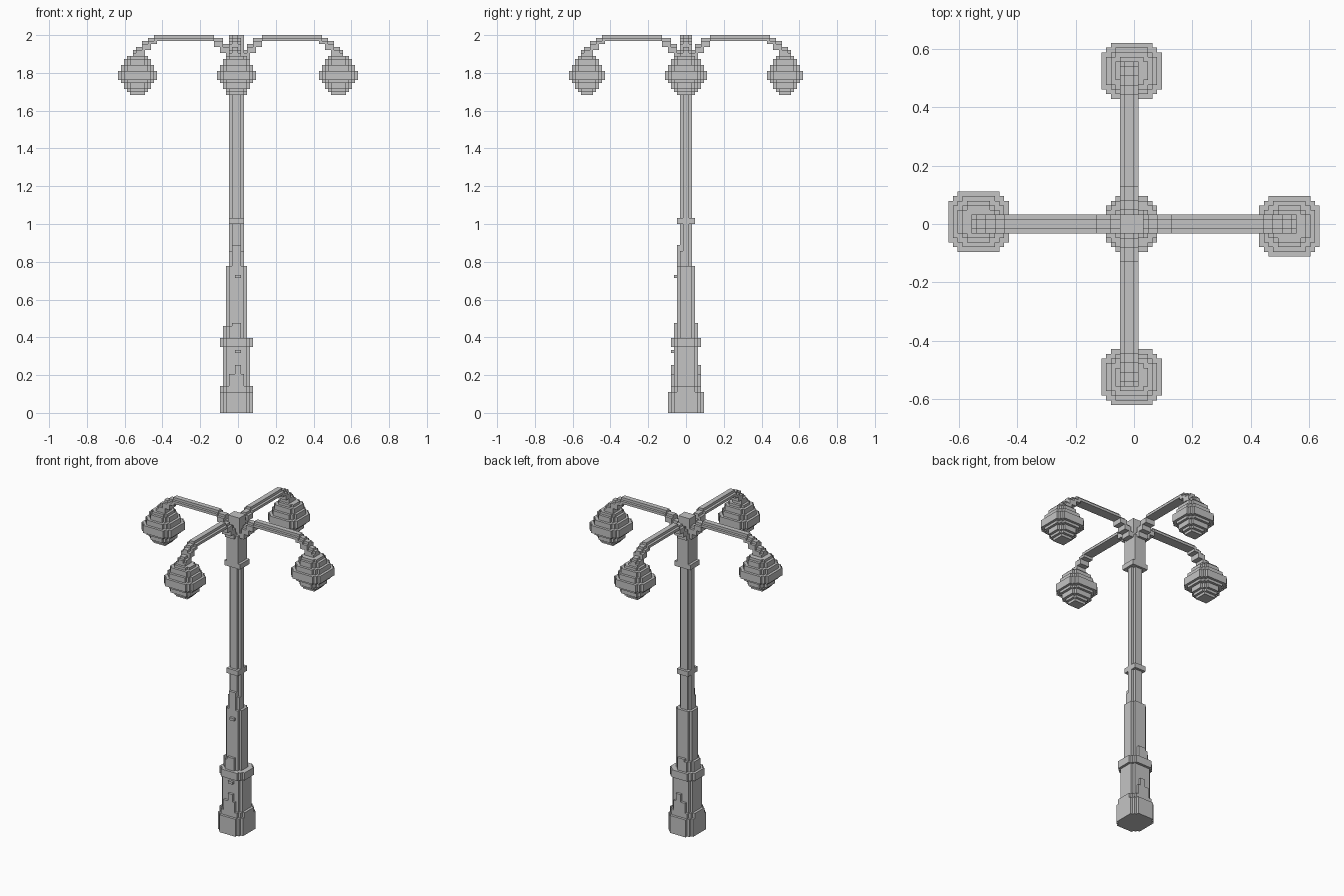
import bpy, bmesh
from mathutils import Vector

CELL = 2 / 126  # edge of one block

cube = bpy.data.objects.get("Cube")
if cube:
    bpy.data.objects.remove(cube, do_unlink=True)

metal = bpy.data.materials.new("light_grey_metal")
metal.use_nodes = True
grey = (0.55, 0.55, 0.55, 1)
metal.diffuse_color = grey
metal.node_tree.nodes["Principled BSDF"].inputs["Base Color"].default_value = grey


def box(x0, x1, y0, y1, z0, z1):
    return {(x, y, z) for x in range(x0, x1) for y in range(y0, y1)
            for z in range(z0, z1)}


def disc(x0, x1, y0, y1, z0, z1, bulge):
    """A box of cells with its vertical corners stepped back to a circle."""
    mx, my = (x0 + x1 - 1) / 2, (y0 + y1 - 1) / 2
    r = max(x1 - x0, y1 - y0) / 2 + bulge
    return {c for c in box(x0, x1, y0, y1, z0, z1)
            if (c[0] - mx) ** 2 + (c[1] - my) ** 2 <= r * r}


def build(name, cells):
    """Skin a set of cells with their exposed faces."""
    bm = bmesh.new()
    verts = {}

    def vert(p):
        if p not in verts:
            verts[p] = bm.verts.new(Vector(p) * CELL)
        return verts[p]

    for cell in cells:
        for axis in range(3):
            for side in (0, 1):
                near = list(cell)
                near[axis] += 2 * side - 1
                if tuple(near) in cells:
                    continue
                u, v = (axis + 1) % 3, (axis + 2) % 3
                ring = []
                for du, dv in ((0, 0), (1, 0), (1, 1), (0, 1)):
                    p = list(cell)
                    p[axis] += side
                    p[u] += du
                    p[v] += dv
                    ring.append(vert(tuple(p)))
                bm.faces.new(ring if side else ring[::-1])
    bmesh.ops.dissolve_limit(bm, angle_limit=0.01, verts=bm.verts, edges=bm.edges)
    mesh = bpy.data.meshes.new(name)
    bm.to_mesh(mesh)
    bm.free()
    mesh.materials.append(metal)
    obj = bpy.data.objects.new(name, mesh)
    bpy.context.collection.objects.link(obj)


# Pedestal: wide foot, stepped plinth, ring
pedestal = disc(-6, 5, -6, 6, 0, 7, 0.5)
pedestal |= disc(-6, 5, -5, 5, 7, 9, 0.3)
pedestal |= disc(-5, 4, -5, 5, 9, 13, 0.3)
pedestal |= disc(-5, 4, -4, 4, 13, 22, 0.3)
pedestal |= disc(-6, 5, -5, 5, 22, 25, 0.3)
pedestal |= box(-1, 1, -5, 5, 13, 16) | box(-1, 1, -5, -4, 20, 21)
build("pedestal", pedestal)

# Lower shaft: thick, with pointed ribs and a small front latch
lower = disc(-5, 3, -4, 4, 25, 29, 0.3)
lower |= disc(-4, 3, -3, 3, 25, 49, 0.3)
lower |= box(-2, 1, -4, 4, 29, 30)
lower |= disc(-3, 2, -3, 2, 49, 54, 0.3)
lower |= box(-2, 1, -3, 2, 54, 56)
lower |= box(-1, 1, -4, -3, 45, 46)
build("lower_shaft", lower)

# Upper shaft with its collar, then the wider head and cap
build("upper_shaft", disc(-3, 2, -2, 2, 49, 107, -0.2))
build("shaft_collar", box(-3, 2, -3, 3, 63, 65))
head = disc(-3, 2, -3, 3, 106, 119, 0.3) | box(-4, 3, -3, 3, 106, 108)
build("head", head | box(-3, 2, -2, 2, 119, 126))

# Arm steps: inner radius, outer radius, bottom, top
ARM = [(2, 4, 118, 121), (3, 6, 120, 123), (5, 8, 122, 125), (8, 28, 124, 126),
       (27, 30, 123, 125), (29, 32, 121, 124), (31, 34, 119, 122),
       (32, 35, 118, 121)]
LAMP = [5, 7, 9, 9, 11, 13, 13, 13, 11, 11, 9, 9, 7]  # layer widths upward


def span(a, b, sign):
    return (a, b) if sign > 0 else (-b, -a)


for name, along_x, sign, mid in (("left", True, 1, -2), ("right", True, -1, -2),
                                 ("back", False, 1, -3), ("front", False, -1, -3)):
    # Curved arm: a wide lower course and a narrow ridge on top
    arm = set()
    for r0, r1, z0, z1 in ARM:
        a, b = span(r0, r1, sign)
        for w0, w1, low, high in ((mid, mid + 4, z0, z1 - 1),
                                  (mid + 1, mid + 3, z1 - 1, z1)):
            arm |= box(a, b, w0, w1, low, high) if along_x else \
                box(w0, w1, a, b, low, high)
    build(name + "_arm", arm)

    # Hanging lamp with a projecting rim
    lamp = set()
    for i, width in enumerate(LAMP):
        cut = (13 - width) // 2
        a, b = span(27 + cut, (40 if along_x else 39) - cut, sign)
        c = (-6 if along_x and sign < 0 else -7) + cut
        rect = (a, b, c, c + width) if along_x else (c, c + width, a, b)
        lamp |= disc(*rect, 106 + i, 107 + i, 0.8 if width > 11 else 0.4)
    build(name + "_lamp", lamp)
